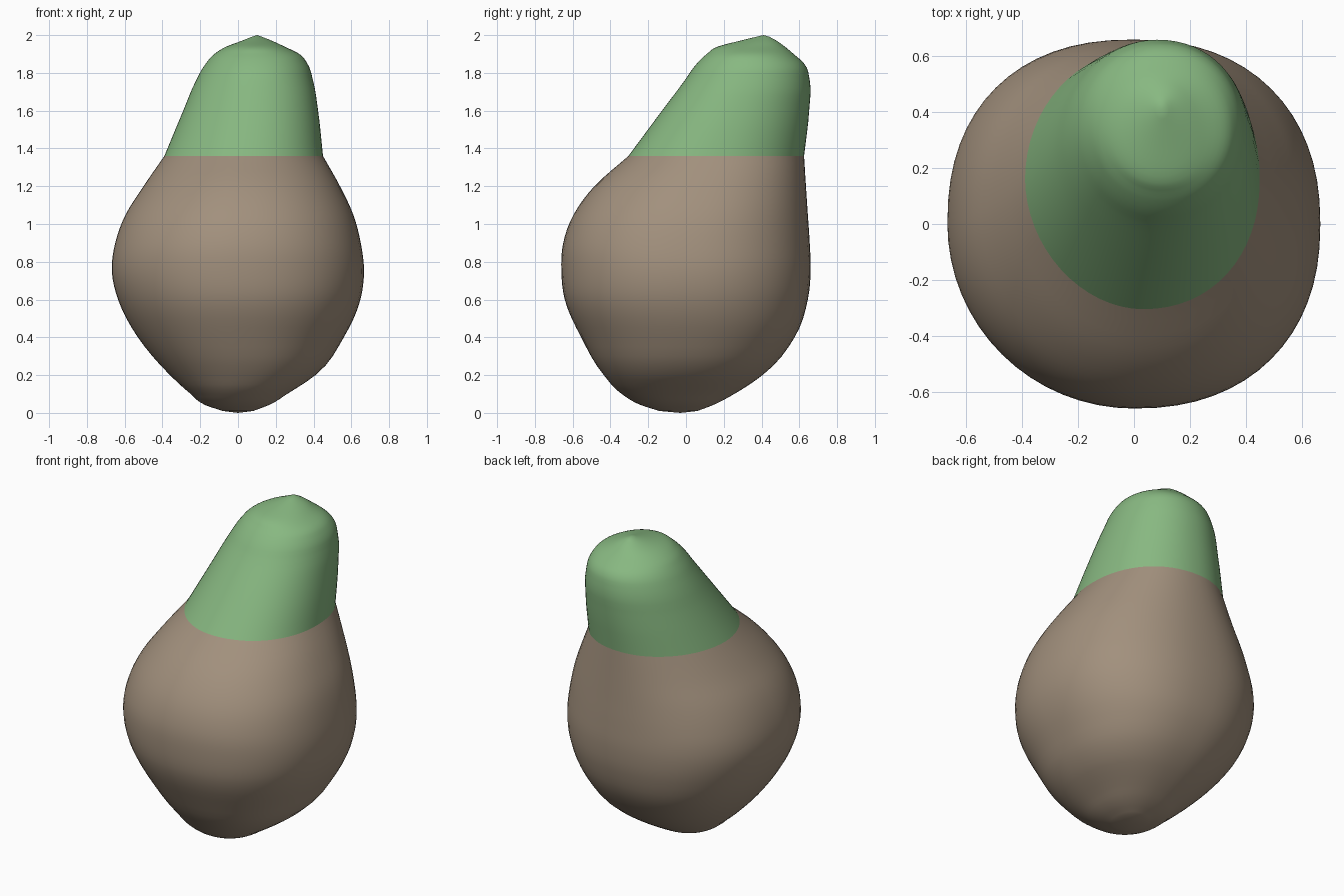
import bpy, bmesh, math

cube = bpy.data.objects.get("Cube")
if cube:
    bpy.data.objects.remove(cube, do_unlink=True)


def make_material(name, rgb):
    mat = bpy.data.materials.new(name)
    mat.use_nodes = True
    mat.diffuse_color = (*rgb, 1)
    mat.node_tree.nodes["Principled BSDF"].inputs["Base Color"].default_value = (*rgb, 1)
    return mat


def smooth_sections(rows, steps=4):
    """Cubic interpolation between unevenly spaced cross-sections."""
    gaps = [b[0] - a[0] for a, b in zip(rows, rows[1:])]
    slopes = [[(q - p) / h for p, q in zip(a, b)] for a, b, h in zip(rows, rows[1:], gaps)]
    tangents = [slopes[0]]
    for i in range(1, len(gaps)):
        h, k = gaps[i - 1], gaps[i]
        tangents.append([(k * p + h * q) / (h + k) for p, q in zip(slopes[i - 1], slopes[i])])
    tangents.append(slopes[-1])
    out = []
    for i, h in enumerate(gaps):
        for s in range(steps):
            t = s / steps
            u = 1 - t
            out.append([p * u * u * (1 + 2 * t) + q * t * t * (1 + 2 * u) + h * t * u * (u * m - t * n)
                        for p, q, m, n in zip(rows[i], rows[i + 1], tangents[i], tangents[i + 1])])
    return out + [list(rows[-1])]


def ring_points(z, x0, x1, y0, y1, powers, count=64):
    """Rounded outline in the given extents; one roundness power per quadrant."""
    cx, cy, rx, ry = (x0 + x1) / 2, (y0 + y1) / 2, (x1 - x0) / 2, (y1 - y0) / 2
    for k in range(count):
        a = math.tau * k / count
        c, s = math.cos(a), math.sin(a)
        e = 2 / powers[4 * k // count]
        yield (cx + rx * math.copysign(abs(c) ** e, c),
               cy + ry * math.copysign(abs(s) ** e, s), z)


def loft(name, rows, mat, powers, bottom=None, top=None):
    """Skin the sections; outlines blend to the seam shape near the seam."""
    bm = bmesh.new()
    rings = []
    for sec in smooth_sections(rows):
        f = min(1, abs(seam[0] - sec[0]) / 0.5)
        blend = [a + (b - a) * f for a, b in zip(seam_powers, powers)]
        rings.append([bm.verts.new(p) for p in ring_points(*sec, blend)])
    n = len(rings[0])
    for lo, hi in zip(rings, rings[1:]):
        for k in range(n):
            bm.faces.new((lo[k], lo[(k + 1) % n], hi[(k + 1) % n], hi[k]))
    for tip, ring in ((bottom, rings[0]), (top, rings[-1])):
        if tip:
            v = bm.verts.new(tip)
            for k in range(n):
                pair = (ring[k], ring[(k + 1) % n])
                bm.faces.new((*pair, v) if tip is top else (*pair[::-1], v))
    mesh = bpy.data.meshes.new(name)
    bm.to_mesh(mesh)
    bm.free()
    mesh.materials.append(mat)
    obj = bpy.data.objects.new(name, mesh)
    bpy.context.collection.objects.link(obj)
    bpy.ops.object.select_all(action="DESELECT")
    obj.select_set(True)
    bpy.context.view_layer.objects.active = obj
    bpy.ops.object.shade_smooth_by_angle(angle=math.radians(40))


brown = make_material("dull_brown", (0.36, 0.28, 0.205))
green = make_material("soft_green", (0.245, 0.48, 0.22))

# cross-sections: height, left/right extents, front/back extents
seam = (1.36, -0.39, 0.45, -0.305, 0.625)
seam_powers = (2.2, 2.0, 1.9, 2.15)
body_rows = [
    (0.01, -0.08, 0.08, -0.14, 0.06),
    (0.04, -0.17, 0.16, -0.235, 0.14),
    (0.10, -0.25, 0.26, -0.34, 0.255),
    (0.20, -0.36, 0.41, -0.435, 0.405),
    (0.40, -0.53, 0.56, -0.555, 0.575),
    (0.60, -0.635, 0.648, -0.642, 0.645),
    (0.75, -0.668, 0.667, -0.66, 0.66),
    (0.90, -0.65, 0.65, -0.65, 0.655),
    (1.05, -0.595, 0.61, -0.595, 0.645),
    (1.20, -0.50, 0.54, -0.485, 0.635),
    seam,
]
cap_rows = [
    seam,
    (1.60, -0.29, 0.424, -0.127, 0.652),
    (1.76, -0.222, 0.397, -0.007, 0.655),
    (1.85, -0.17, 0.367, 0.058, 0.625),
    (1.90, -0.125, 0.325, 0.11, 0.57),
    (1.94, -0.06, 0.245, 0.17, 0.522),
    (1.97, 0.02, 0.18, 0.285, 0.48),
    (1.992, 0.075, 0.125, 0.375, 0.44),
]

# bulbous lower body and leaning upper cap
loft("body", body_rows, brown, (2.25, 2.3, 2.0, 2.25), bottom=(0, -0.03, 0))
loft("cap", cap_rows, green, (2.1, 2.0, 2.0, 2.1), top=(0.1, 0.41, 2.0))
